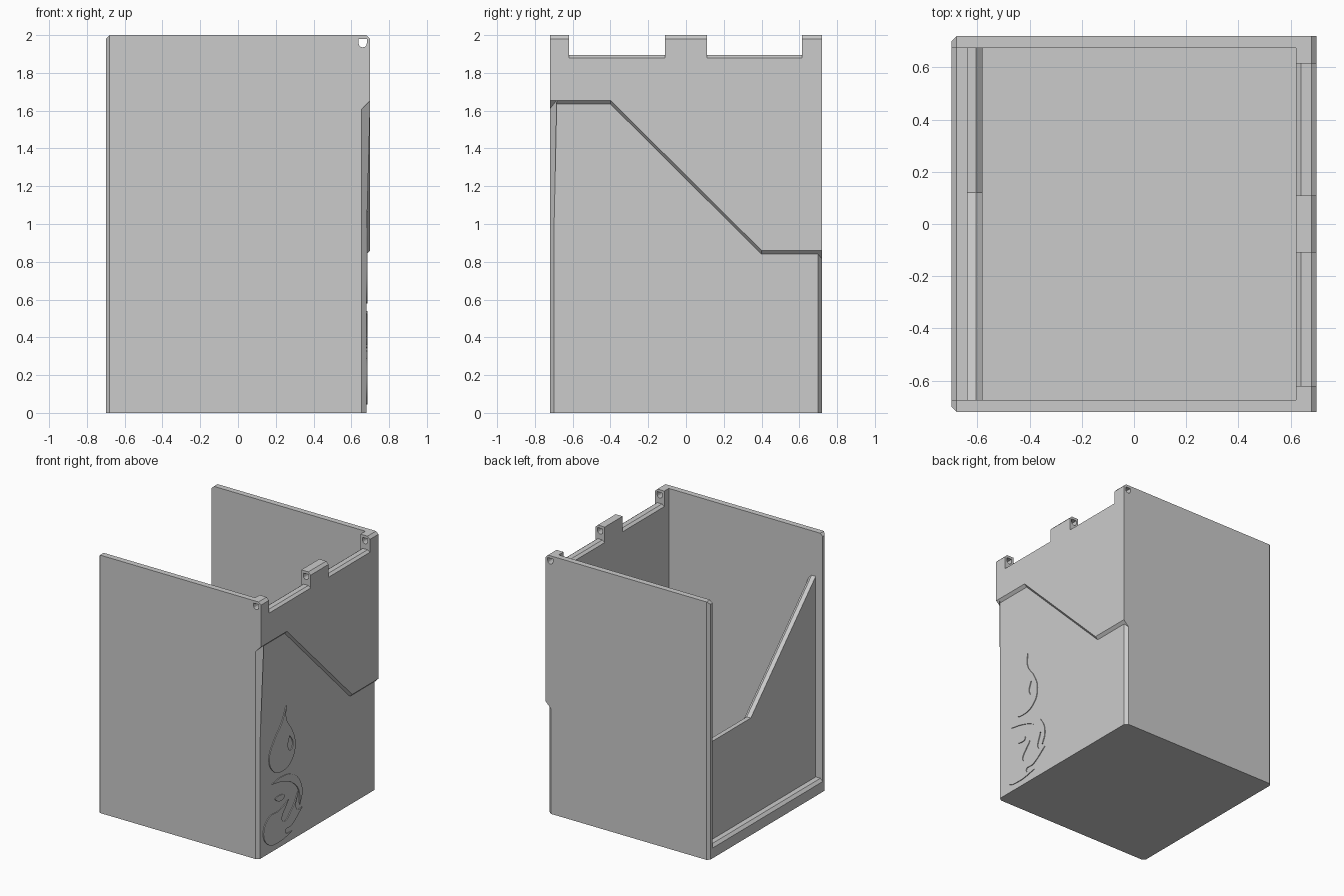
import bpy, bmesh, math

if "Cube" in bpy.data.objects:
    bpy.data.objects.remove(bpy.data.objects["Cube"], do_unlink=True)

grey = bpy.data.materials.new("light_grey")
grey.use_nodes = True
grey.diffuse_color = (0.6, 0.6, 0.6, 1)
grey.node_tree.nodes["Principled BSDF"].inputs["Base Color"].default_value = (0.6, 0.6, 0.6, 1)


def loft(name, sections):
    """Closed solid through matching rings of 3D points."""
    bm = bmesh.new()
    rings = [[bm.verts.new(p) for p in s] for s in sections]
    n = len(rings[0])
    for a, b in zip(rings, rings[1:]):
        for i in range(n):
            j = (i + 1) % n
            bm.faces.new((a[i], a[j], b[j], b[i]))
    bm.faces.new(rings[0][::-1])
    bm.faces.new(rings[-1])
    bmesh.ops.recalc_face_normals(bm, faces=bm.faces)
    mesh = bpy.data.meshes.new(name)
    bm.to_mesh(mesh)
    bm.free()
    mesh.materials.append(grey)
    ob = bpy.data.objects.new(name, mesh)
    bpy.context.scene.collection.objects.link(ob)
    return ob


def along_y(name, profile, y0, y1):
    return loft(name, [[(x, y, z) for x, z in profile] for y in (y0, y1)])


def activate(ob):
    bpy.ops.object.select_all(action='DESELECT')
    ob.select_set(True)
    bpy.context.view_layer.objects.active = ob


def carve(body, cutter):
    mod = body.modifiers.new("carve", 'BOOLEAN')
    mod.operation = 'DIFFERENCE'
    mod.solver = 'EXACT'
    mod.object = cutter
    activate(body)
    bpy.ops.object.modifier_apply(modifier=mod.name)
    bpy.data.objects.remove(cutter, do_unlink=True)


# Solid block with chamfered top edges
L, R, W, T, C = -0.70, 0.70, 0.72, 2.0, 0.02
IN_Y, FLOOR = 0.675, 0.10
body = along_y("box_body", [(L, 0), (R, 0), (R, T - C), (R - C, T), (L + C, T), (L, T - C)], -W, W)

# Inner cavity
carve(body, along_y("cavity", [(-0.58, FLOOR), (0.62, FLOOR), (0.62, 3), (-0.58, 3)], -IN_Y, IN_Y))

# Open side with a chamfered sill, in front of the recessed panel
carve(body, along_y("side_opening", [(-0.8, FLOOR - 0.12), (L + C, FLOOR), (-0.64, FLOOR),
                                     (-0.64, 3), (-0.8, 3)], -IN_Y, IN_Y))

# Sloping top of the recessed panel, chamfered on the inside
panel_top = [(IN_Y, 0.86), (0.12, 0.86), (-IN_Y, 1.655)]
carve(body, loft("panel_cut", [
    [(x, y, z - drop) for y, z in panel_top] + [(x, -IN_Y, 3), (x, IN_Y, 3)]
    for x, drop in ((-0.66, 0), (-0.605, 0), (-0.56, 0.045))]))

# Hinge notches
for y0, y1 in ((-0.62, -0.11), (0.11, 0.615)):
    carve(body, along_y("notch", [(0.56, 1.835), (0.64, 1.895), (0.68, 1.895),
                                  (0.74, 1.85), (0.74, 3), (0.56, 3)], y0, y1))

# Hinge pin hole through walls and tabs
pin = [(0.66 + 0.022 * math.cos(a), 1.957 + 0.022 * math.sin(a))
       for a in (math.pi * (1 + k / 6) for k in range(7))]
carve(body, along_y("pin_hole", pin + [(0.682, 1.98), (0.638, 1.98)], -1, 1))

# Recess under the stepped line on the outer face
step = [(-1, 1.655), (-0.40, 1.655), (0.40, 0.86), (1, 0.86)]
carve(body, loft("step_cut", [
    [(x, y, z + x - R) for y, z in step] + [(x, 1, -1), (x, -1, -1)]
    for x in (R - C, R + C)]))

# Chamfered upright corners
for side, rise in ((-1, 0.955), (1, 0.16)):
    foot = [(0.63, 0.74), (0.705, 0.68), (0.76, 0.74)]
    carve(body, loft("corner_cut", [[(x, side * y, -1) for x, y in foot],
                                    [(x, side * y, x + rise) for x, y in foot]]))
    foot = [(-0.74, 0.66), (-0.64, 0.76), (-0.74, 0.76)]
    carve(body, loft("corner_cut", [[(x, side * y, z) for x, y in foot] for z in (-1, 3)]))


def relief(name, outlines):
    """Thin raised plate; each outline is (points, indices of pointed tips)."""
    cu = bpy.data.curves.new(name, 'CURVE')
    cu.dimensions = '2D'
    cu.fill_mode = 'BOTH'
    cu.extrude = 0.004
    cu.resolution_u = 6
    for pts, tips in outlines:
        sp = cu.splines.new('BEZIER')
        sp.bezier_points.add(len(pts) - 1)
        sp.use_cyclic_u = True
        for i, (bp, (y, z)) in enumerate(zip(sp.bezier_points, pts)):
            bp.co = (y, z, 0)
            bp.handle_left_type = bp.handle_right_type = 'VECTOR' if i in tips else 'AUTO'
    cu.materials.append(grey)
    ob = bpy.data.objects.new(name, cu)
    bpy.context.scene.collection.objects.link(ob)
    ob.rotation_euler = (math.pi / 2, 0, math.pi / 2)
    ob.location.x = R - C + 0.002
    activate(ob)
    bpy.ops.object.convert(target='MESH')


# Raised droplet with a cut-out glint
relief("droplet_relief", [
    ([(-0.385, 1.07), (-0.44, 0.96), (-0.53, 0.86), (-0.595, 0.74), (-0.55, 0.625),
      (-0.435, 0.58), (-0.31, 0.63), (-0.275, 0.74), (-0.31, 0.85), (-0.385, 0.97)], {0}),
    ([(-0.345, 0.825), (-0.365, 0.74), (-0.33, 0.705), (-0.305, 0.75)], {0})])

# Raised flame curl: ember, outer tongue and spark
relief("flame_relief", [
    ([(-0.36, 0.33), (-0.47, 0.29), (-0.60, 0.28), (-0.665, 0.18), (-0.60, 0.07), (-0.48, 0.045),
      (-0.31, 0.07), (-0.40, 0.10), (-0.32, 0.12), (-0.19, 0.21), (-0.26, 0.22), (-0.24, 0.35),
      (-0.31, 0.25), (-0.43, 0.19)], {0, 6, 9, 11}),
    ([(-0.565, 0.525), (-0.44, 0.54), (-0.31, 0.51), (-0.22, 0.43), (-0.19, 0.32), (-0.22, 0.24),
      (-0.235, 0.36), (-0.32, 0.45), (-0.44, 0.50)], {0, 5}),
    ([(-0.53, 0.40), (-0.47, 0.405), (-0.41, 0.38), (-0.47, 0.36)], {0})])
